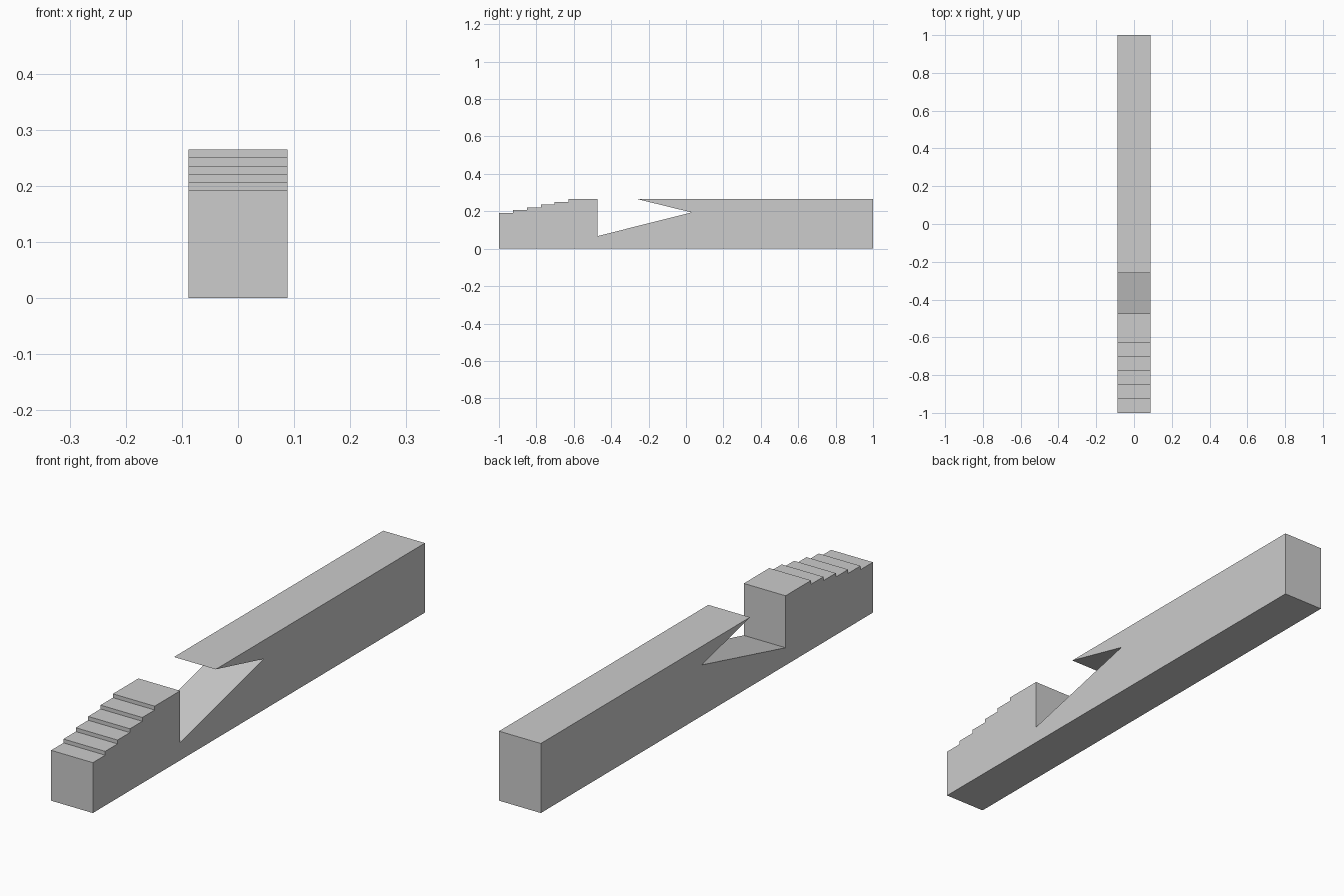
import bpy
import bmesh

cube = bpy.data.objects.get("Cube")
if cube:
    bpy.data.objects.remove(cube, do_unlink=True)

HALF_WIDTH = 0.088
TOP = 0.265
STEPS = 5

# Plain grey material
grey = bpy.data.materials.new("light grey")
grey.use_nodes = True
colour = (0.604, 0.604, 0.604, 1)
grey.diffuse_color = colour
grey.node_tree.nodes["Principled BSDF"].inputs["Base Color"].default_value = colour

# Side profile (y, z): base, then the stepped nose
profile = [(1, 0), (-1, 0)]
for i in range(STEPS):
    z = 0.192 + i * (TOP - 0.192) / STEPS
    profile += [(-1 + 0.0745 * i, z), (-1 + 0.0745 * (i + 1), z)]
profile.append((-1 + 0.0745 * STEPS, TOP))

# Slanted notch under the pointed overhang, then the long bar
profile += [(-0.474, TOP), (-0.474, 0.067), (0.03, 0.194), (-0.26, TOP), (1, TOP)]

# Extrude the profile across the width
bm = bmesh.new()
side = bm.faces.new([bm.verts.new((-HALF_WIDTH, y, z)) for y, z in profile])
result = bmesh.ops.extrude_face_region(bm, geom=[side])
moved = [v for v in result["geom"] if isinstance(v, bmesh.types.BMVert)]
bmesh.ops.translate(bm, vec=(2 * HALF_WIDTH, 0, 0), verts=moved)
bmesh.ops.recalc_face_normals(bm, faces=bm.faces)
bmesh.ops.triangulate(bm, faces=[f for f in bm.faces if len(f.verts) > 4])

mesh = bpy.data.meshes.new("notched_bar")
bm.to_mesh(mesh)
bm.free()
mesh.materials.append(grey)
bar = bpy.data.objects.new("notched_bar", mesh)
bpy.context.collection.objects.link(bar)
